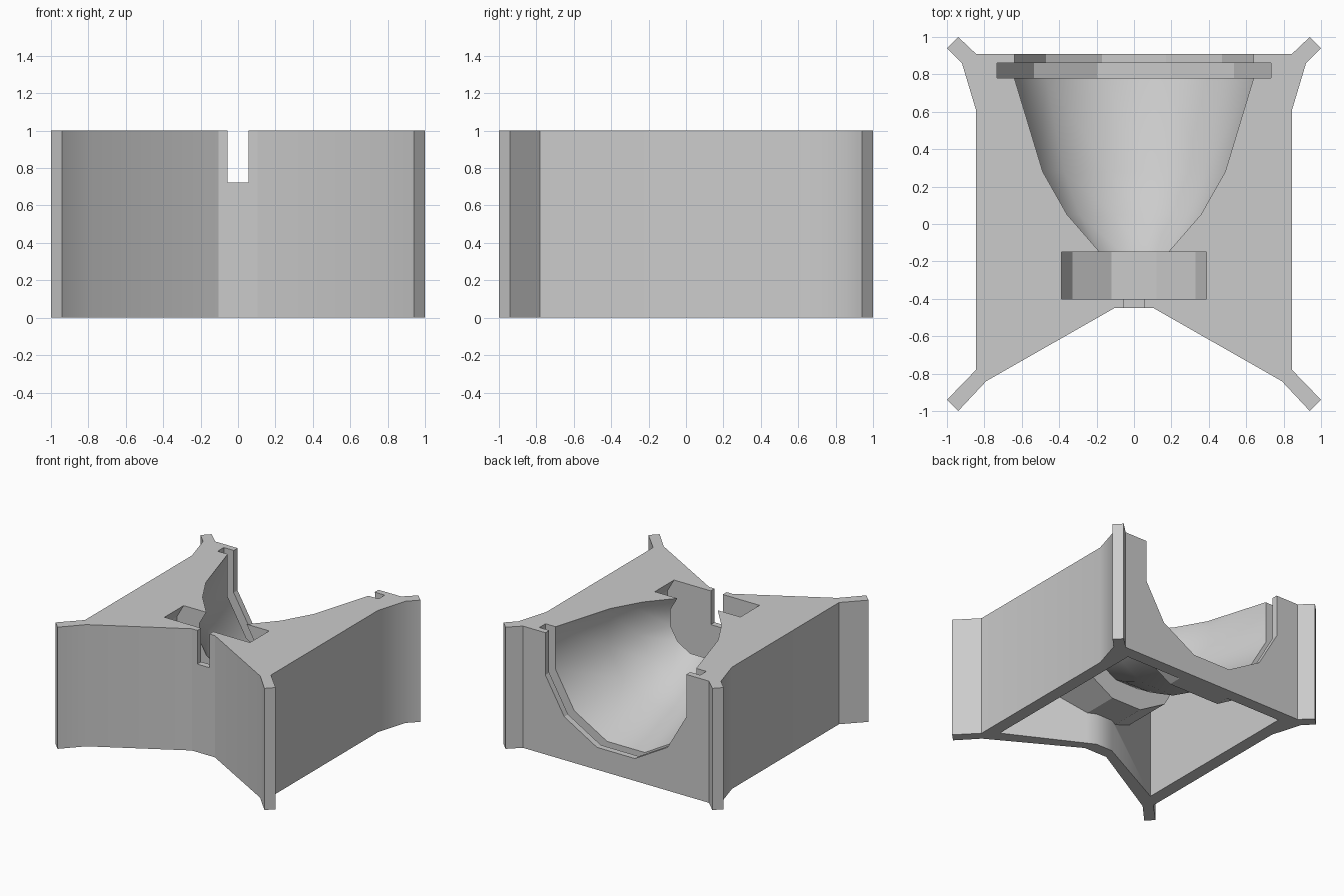
import bpy, bmesh, math

cube = bpy.data.objects.get("Cube")
if cube:
    bpy.data.objects.remove(cube, do_unlink=True)

BOWL_Z = 0.825      # height of the reflector axis
WELL_Z = 0.775      # height of the socket axis
SIDES = 12
HEIGHT = 1.0


def make_object(name, bm):
    bmesh.ops.recalc_face_normals(bm, faces=bm.faces)
    mesh = bpy.data.meshes.new(name)
    bm.to_mesh(mesh)
    bm.free()
    obj = bpy.data.objects.new(name, mesh)
    bpy.context.collection.objects.link(obj)
    return obj


def prism(name, half, z0, z1):
    """Extrude an outline given as its +x half, mirrored across x = 0."""
    outline = half + [(-x, y) for x, y in reversed(half)]
    bm = bmesh.new()
    face = bm.faces.new([bm.verts.new((x, y, z0)) for x, y in outline])
    top = bmesh.ops.extrude_face_region(bm, geom=[face])["geom"]
    moved = [v for v in top if isinstance(v, bmesh.types.BMVert)]
    bmesh.ops.translate(bm, verts=moved, vec=(0, 0, z1 - z0))
    return make_object(name, bm)


def turned(name, axis_z, profile):
    """Turn a (y, radius) profile around a horizontal axis."""
    bm = bmesh.new()
    angles = [2 * math.pi * (k + 0.5) / SIDES for k in range(SIDES)]
    rings = [[bm.verts.new((r * math.cos(a), y, axis_z + r * math.sin(a)))
              for a in angles] for y, r in profile]
    for a, b in zip(rings, rings[1:]):
        for i in range(SIDES):
            j = (i + 1) % SIDES
            bm.faces.new((a[i], a[j], b[j], b[i]))
    bm.faces.new(rings[0])
    bm.faces.new(rings[-1])
    return make_object(name, bm)


def subtract(target, cutter):
    """Cut one object from another and discard the cutter."""
    mod = target.modifiers.new("cut", "BOOLEAN")
    mod.operation = "DIFFERENCE"
    mod.solver = "EXACT"
    mod.object = cutter
    bpy.context.view_layer.update()
    graph = bpy.context.evaluated_depsgraph_get()
    mesh = bpy.data.meshes.new_from_object(target.evaluated_get(graph))
    target.modifiers.clear()
    target.data = mesh
    bpy.data.objects.remove(cutter, do_unlink=True)


# Outer block with four corner ribs
housing = prism("lamp_housing", [
    (0.105, -0.45), (0.79, -0.84), (0.94, -1.0), (1.0, -0.94), (0.845, -0.78),
    (0.845, 0.61), (0.92, 0.86), (1.0, 0.94), (0.94, 1.0), (0.845, 0.91)], 0, HEIGHT)

# Open underside, leaving a shell around the reflector and socket
hollow = prism("hollow_cutter", [
    (0.075, -0.35), (0.74, -0.69), (0.74, 0.81)], -0.1, HEIGHT - 0.09)
subtract(hollow, turned("well_shell_keeper", WELL_Z, [(-0.6, 0.53), (-0.09, 0.53)]))
subtract(hollow, turned("bowl_shell_keeper", BOWL_Z, [
    (-0.2, 0.33), (0.04, 0.49), (0.27, 0.61), (0.70, 0.73),
    (0.70, 0.86), (1.1, 0.86)]))
subtract(housing, hollow)

# Socket well
subtract(housing, turned("socket_cutter", WELL_Z, [(-0.4, 0.465), (-0.15, 0.465)]))

# Reflector bowl, rim groove and lens opening
subtract(housing, turned("reflector_cutter", BOWL_Z, [
    (-0.17, 0.24), (-0.15, 0.255), (0.05, 0.411), (0.28, 0.528),
    (0.78, 0.664), (0.78, 0.757), (0.86, 0.757), (0.86, 0.664), (1.1, 0.664)]))

# Wire slot in the front wall
subtract(housing, prism("wire_slot_cutter", [(0.055, -0.6), (0.055, -0.3)],
                        WELL_Z - 0.052, 1.2))

# Plain grey plastic
grey = bpy.data.materials.new("light_grey_plastic")
grey.use_nodes = True
colour = (0.6, 0.6, 0.6, 1)
grey.diffuse_color = colour
grey.node_tree.nodes["Principled BSDF"].inputs["Base Color"].default_value = colour
housing.data.materials.clear()
housing.data.materials.append(grey)
for poly in housing.data.polygons:
    poly.material_index = 0

bpy.ops.object.select_all(action="DESELECT")
housing.select_set(True)
bpy.context.view_layer.objects.active = housing
bpy.ops.object.shade_smooth_by_angle(angle=math.radians(29.2))
